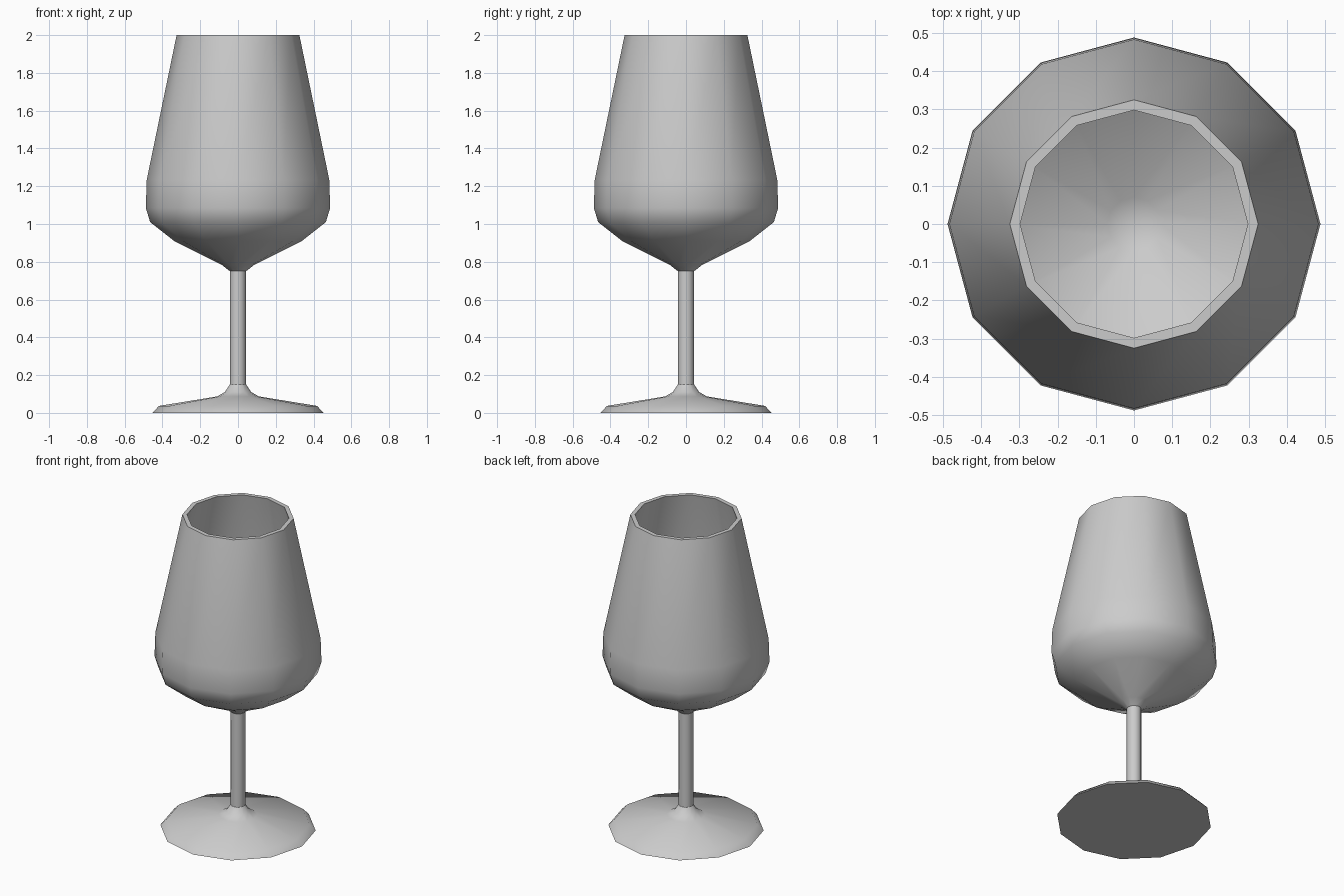
import bpy, bmesh, math

if "Cube" in bpy.data.objects:
    bpy.data.objects.remove(bpy.data.objects["Cube"])

SIDES = 12

def lathe(name, profile, angle=40):
    """Revolve (radius, z) points around z; radius 0 closes the end with one face."""
    bm = bmesh.new()
    rings = []
    for r, z in profile:
        rings.append([bm.verts.new((r * math.cos(i * math.tau / SIDES),
                                    r * math.sin(i * math.tau / SIDES), z))
                      for i in range(SIDES)])
    for a, b in zip(rings, rings[1:]):
        for i in range(SIDES):
            j = (i + 1) % SIDES
            bm.faces.new((a[i], a[j], b[j], b[i]))
    bmesh.ops.remove_doubles(bm, verts=bm.verts[:], dist=0.0005)
    mesh = bpy.data.meshes.new(name)
    bm.to_mesh(mesh)
    bm.free()
    obj = bpy.data.objects.new(name, mesh)
    bpy.context.collection.objects.link(obj)
    bpy.ops.object.select_all(action='DESELECT')
    obj.select_set(True)
    bpy.context.view_layer.objects.active = obj
    bpy.ops.object.shade_smooth_by_angle(angle=math.radians(angle))
    return obj

# Foot: flat disc flaring up into the stem
lathe("foot", [(0, 0), (0.454, 0), (0.418, 0.037), (0.111, 0.087),
               (0.07, 0.11), (0.043, 0.15)])

# Stem
lathe("stem", [(0.043, 0.15), (0.043, 0.75)])

# Bowl: outer wall, rim, then inner wall down to the inner floor
lathe("bowl", [(0.043, 0.75), (0.085, 0.783), (0.338, 0.91), (0.465, 1.01),
               (0.488, 1.085), (0.483, 1.235), (0.325, 2.0),
               (0.298, 2.0), (0.455, 1.235), (0.46, 1.09), (0.443, 1.027),
               (0.322, 0.933), (0.07, 0.81), (0, 0.785)])
